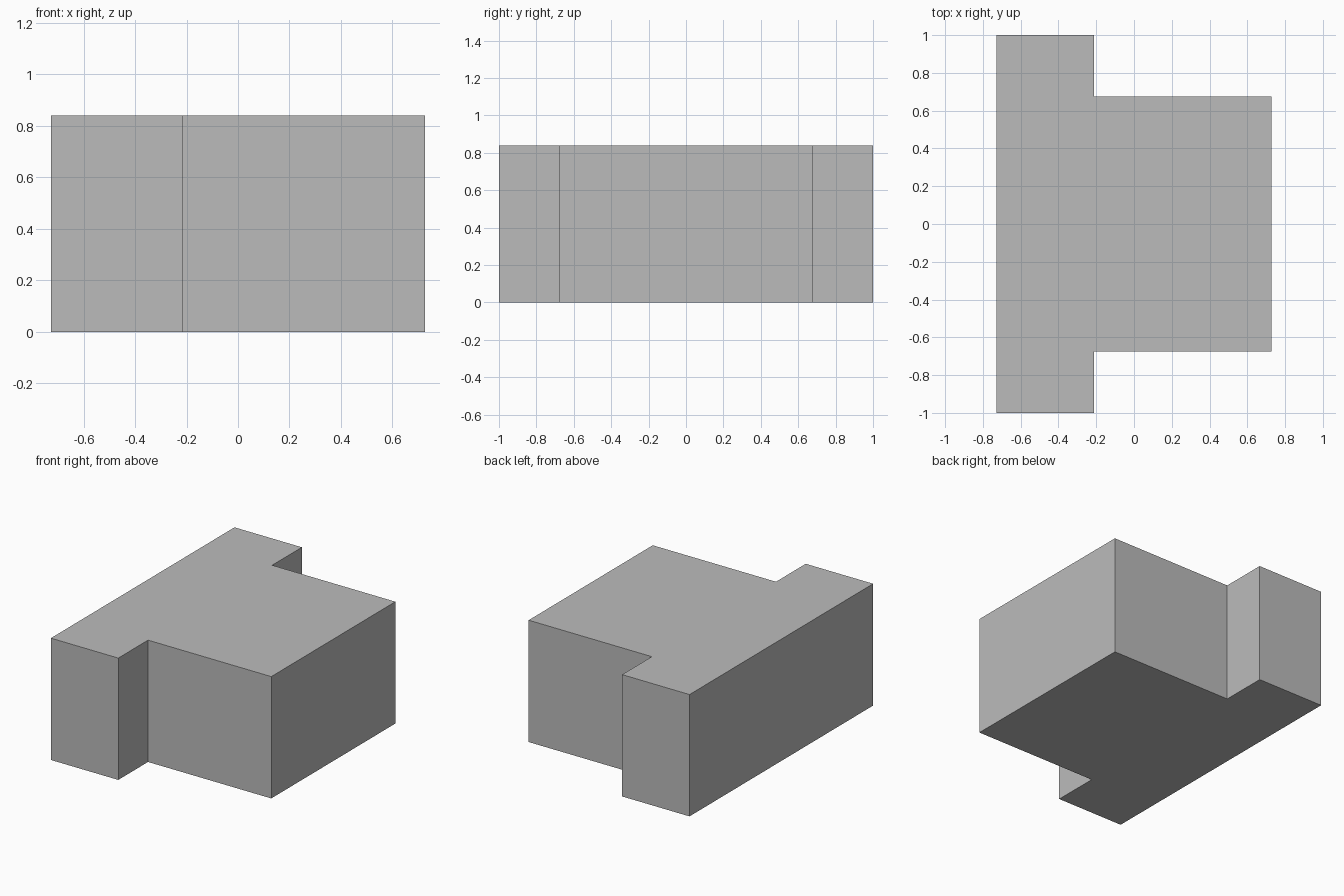
import bpy
import bmesh

cube = bpy.data.objects.get("Cube")
if cube:
    bpy.data.objects.remove(cube, do_unlink=True)

HEIGHT = 0.84
LEFT, STEP, RIGHT = -0.727, -0.213, 0.727   # x of the bar, the step and the stem end
BAR, STEM = 1.0, 0.676                      # half depths in y

# Plain grey material
grey = bpy.data.materials.new("plain_grey")
grey.use_nodes = True
colour = (0.5, 0.5, 0.5, 1)
grey.diffuse_color = colour
grey.node_tree.nodes["Principled BSDF"].inputs["Base Color"].default_value = colour

# T-shaped outline: one half, mirrored across y = 0
half = [(LEFT, -BAR), (STEP, -BAR), (STEP, -STEM), (RIGHT, -STEM)]
outline = half + [(x, -y) for x, y in reversed(half)]

# Extrude the outline into a solid block
bm = bmesh.new()
base = bm.faces.new([bm.verts.new((x, y, 0)) for x, y in outline])
extruded = bmesh.ops.extrude_face_region(bm, geom=[base], use_keep_orig=True)
top_verts = [v for v in extruded["geom"] if isinstance(v, bmesh.types.BMVert)]
bmesh.ops.translate(bm, verts=top_verts, vec=(0, 0, HEIGHT))
bmesh.ops.recalc_face_normals(bm, faces=bm.faces)

mesh = bpy.data.meshes.new("t_shaped_block")
bm.to_mesh(mesh)
bm.free()
mesh.materials.append(grey)
block = bpy.data.objects.new("t_shaped_block", mesh)
bpy.context.collection.objects.link(block)
